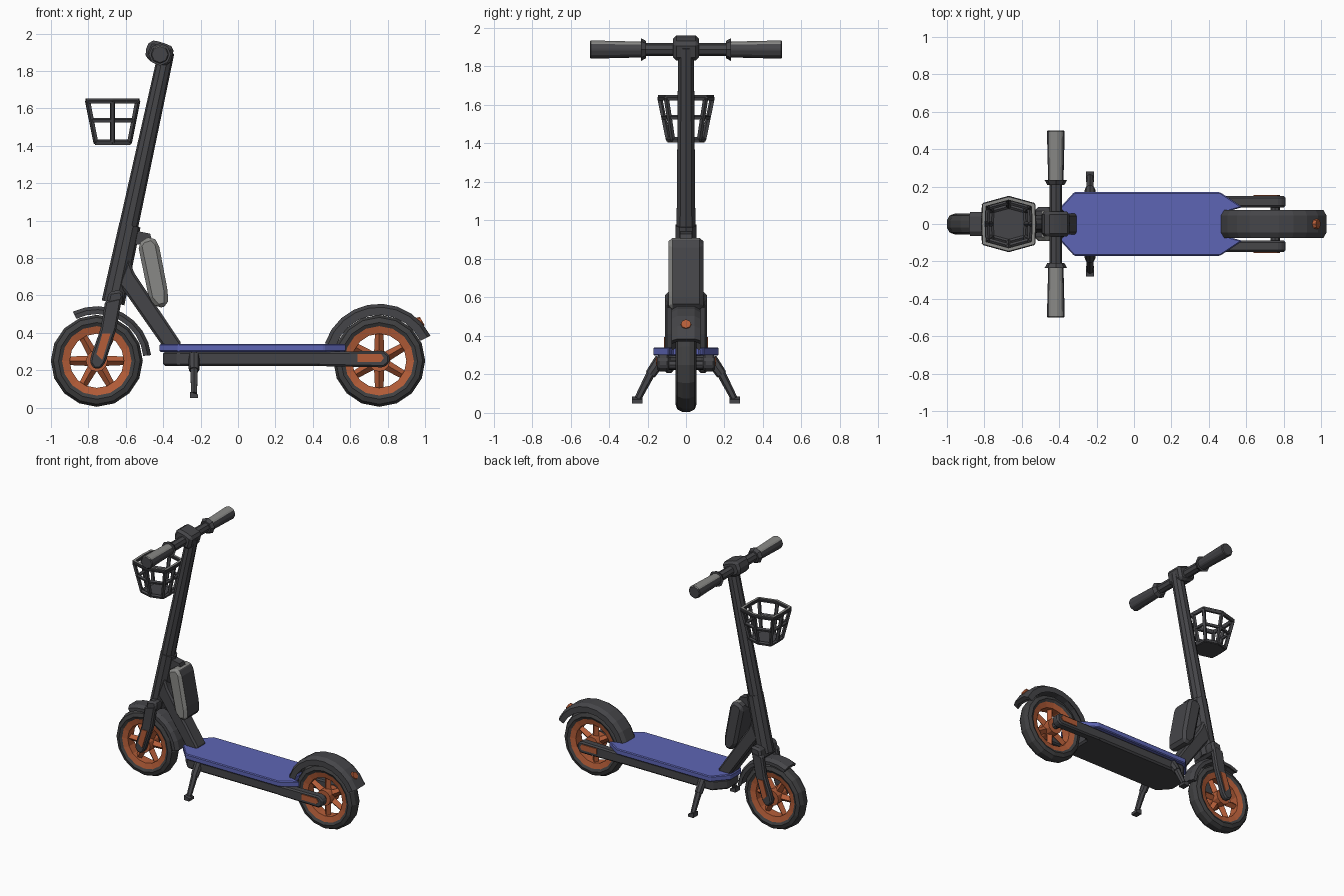
import bpy, bmesh, math
from mathutils import Vector

if "Cube" in bpy.data.objects:
    bpy.data.objects.remove(bpy.data.objects["Cube"])


def material(name, rgb):
    m = bpy.data.materials.new(name)
    m.diffuse_color = (*rgb, 1)
    m.use_nodes = True
    m.node_tree.nodes["Principled BSDF"].inputs["Base Color"].default_value = m.diffuse_color
    return m


DARK = material("charcoal", (0.06, 0.06, 0.066))
TYRE = material("tyre black", (0.05, 0.05, 0.052))
GREY = material("worn grey", (0.25, 0.25, 0.24))
BLUE = material("deck blue", (0.11, 0.13, 0.46))
ORANGE = material("orange", (0.46, 0.11, 0.04))


def finish(name, bm, mat, bevel=0, second=None, rule=None):
    bmesh.ops.recalc_face_normals(bm, faces=bm.faces)
    if bevel:
        bmesh.ops.bevel(bm, geom=bm.edges[:], offset=bevel, segments=1, affect='EDGES')
    bm.normal_update()
    me = bpy.data.meshes.new(name)
    me.materials.append(mat)
    if second:
        me.materials.append(second)
        for f in bm.faces:
            f.material_index = int(rule(f.normal))
    bm.to_mesh(me)
    bm.free()
    ob = bpy.data.objects.new(name, me)
    bpy.context.collection.objects.link(ob)
    return ob


def prism(name, pts, a, b, mat, axis='y', bevel=0, **kw):
    """Extrude an outline: x-z outline along y, or x-y outline along z."""
    bm = bmesh.new()
    put = (lambda p, t: (p[0], t, p[1])) if axis == 'y' else (lambda p, t: (p[0], p[1], t))
    lo = [bm.verts.new(put(p, a)) for p in pts]
    hi = [bm.verts.new(put(p, b)) for p in pts]
    bm.faces.new(lo)
    bm.faces.new(hi[::-1])
    for i in range(len(pts)):
        j = (i + 1) % len(pts)
        bm.faces.new((lo[i], lo[j], hi[j], hi[i]))
    return finish(name, bm, mat, bevel, **kw)


def add_tube(bm, p0, p1, r0, r1, n=10):
    p0, p1 = Vector(p0), Vector(p1)
    d = p1 - p0
    m = d.to_track_quat('Z', 'Y').to_matrix().to_4x4()
    m.translation = (p0 + p1) / 2
    bmesh.ops.create_cone(bm, cap_ends=True, segments=n, radius1=r0, radius2=r1,
                          depth=d.length, matrix=m)


def tube(name, p0, p1, r0, r1, mat, n=10, **kw):
    bm = bmesh.new()
    add_tube(bm, p0, p1, r0, r1, n)
    return finish(name, bm, mat, **kw)


def sweep(name, prof, cx, cz, mat, a0=0, a1=360, n=16):
    """Revolve a closed (radius, y) profile about the y axis."""
    bm = bmesh.new()
    full = a1 - a0 == 360
    rings = []
    for i in range(n if full else n + 1):
        a = math.radians(a0 + (a1 - a0) * i / n)
        rings.append([bm.verts.new((cx + r * math.cos(a), y, cz + r * math.sin(a)))
                      for r, y in prof])
    k = len(prof)
    for i in range(n):
        A, B = rings[i], rings[(i + 1) % len(rings)]
        for j in range(k):
            bm.faces.new((A[j], A[(j + 1) % k], B[(j + 1) % k], B[j]))
    if not full:
        bm.faces.new(rings[0])
        bm.faces.new(rings[-1][::-1])
    return finish(name, bm, mat)


# wheels: tyre, rim, six spokes and hub
WX, WZ = 0.755, 0.25
for label, cx, turn in (("front", -WX, 0), ("rear", WX, 30)):
    sweep(label + "_tyre", [(0.18, -0.042), (0.205, -0.055), (0.232, -0.045), (0.246, -0.018),
                            (0.246, 0.018), (0.232, 0.045), (0.205, 0.055), (0.18, 0.042)],
          cx, WZ, TYRE)
    sweep(label + "_rim", [(0.145, -0.035), (0.19, -0.046), (0.19, 0.046), (0.145, 0.035)],
          cx, WZ, ORANGE)
    bm = bmesh.new()
    for k in range(6):
        a = math.radians(turn + 60 * k)
        c, s = math.cos(a), math.sin(a)
        add_tube(bm, (cx + 0.03 * c, 0, WZ + 0.03 * s), (cx + 0.16 * c, 0, WZ + 0.16 * s),
                 0.028, 0.022, 4)
    finish(label + "_spokes", bm, ORANGE)
    tube(label + "_hub", (cx, -0.055, WZ), (cx, 0.055, WZ), 0.058, 0.058, ORANGE, 12)
    tube(label + "_axle", (cx, -0.1, WZ), (cx, 0.1, WZ), 0.025, 0.025, DARK, 8)


# mudguards
def guard(w, top, low):
    return [(low, -w), (top - 0.018, -w), (top, -w * 0.6), (top, w * 0.6), (top - 0.018, w),
            (low, w), (top - 0.03, w * 0.6), (top - 0.03, -w * 0.6)]


sweep("rear_mudguard", guard(0.075, 0.305, 0.245), WX, WZ, DARK, 26, 162, 9)
sweep("front_mudguard", guard(0.065, 0.292, 0.25), -WX, WZ, DARK, 6, 116, 8)
tube("tail_light", (0.945, 0, 0.44), (0.985, 0, 0.463), 0.036, 0.026, ORANGE, 8)

# deck with blue mat on top, battery tray below
half = [(-0.42, 0.06), (-0.32, 0.17), (0.46, 0.17), (0.58, 0.09), (0.51, 0.07)]
prism("deck_mat", half + [(x, -y) for x, y in half[::-1]], 0.298, 0.34, BLUE, 'z', 0.006)
half = [(-0.40, 0.06), (-0.32, 0.15), (0.50, 0.15), (0.53, 0.10), (0.49, 0.07)]
prism("deck_tray", half + [(x, -y) for x, y in half[::-1]], 0.222, 0.30, DARK, 'z', 0.012)

# mirrored side parts: rear arms, fork legs, kickstands, grips
arm = [(0.42, 0.222), (0.78, 0.215), (0.81, 0.24), (0.81, 0.28), (0.78, 0.303), (0.42, 0.298)]
leg = [(-0.71, 0.57), (-0.62, 0.59), (-0.65, 0.42), (-0.71, 0.24), (-0.735, 0.208),
       (-0.77, 0.208), (-0.792, 0.24), (-0.785, 0.28), (-0.735, 0.42)]
for side, s in (("near", -1), ("far", 1)):
    prism(side + "_rear_arm", arm, s * 0.088, s * 0.15, DARK, bevel=0.01)
    prism(side + "_arm_plate", [(0.64, 0.245), (0.765, 0.245), (0.78, 0.265), (0.765, 0.287),
                                (0.64, 0.287)], s * 0.148, s * 0.156, ORANGE)
    prism(side + "_fork_leg", leg, s * 0.066, s * 0.11, DARK, bevel=0.01)
    prism(side + "_fork_plate", [(-0.757, 0.285), (-0.725, 0.255), (-0.682, 0.395),
                                 (-0.725, 0.395)], s * 0.108, s * 0.115, ORANGE)
    kx = -0.235
    tube(side + "_stand_mount", (kx, s * 0.13, 0.28), (kx, s * 0.185, 0.20), 0.032, 0.028, DARK, 8)
    tube(side + "_stand_leg", (kx, s * 0.17, 0.23), (kx, s * 0.25, 0.075), 0.024, 0.018, DARK, 6)
    prism(side + "_stand_foot", [(kx - 0.022, 0.05), (kx + 0.022, 0.05), (kx + 0.022, 0.07),
                                 (kx - 0.022, 0.085)], s * 0.225, s * 0.28, DARK)
    tube(side + "_grip", (-0.418, s * 0.22, 1.888), (-0.418, s * 0.5, 1.888), 0.043, 0.05, DARK,
         8, bevel=0.006, second=GREY, rule=lambda n: n.z > 0.6)
    tube(side + "_grip_collar", (-0.418, s * 0.208, 1.888), (-0.418, s * 0.235, 1.888),
         0.045, 0.06, DARK, 8)

# steering column, lower sleeve, fork crown and down tube
tube("steering_column", (-0.6, 0, 0.9), (-0.383, 0, 1.9), 0.052, 0.043, DARK, 10)
tube("column_sleeve", (-0.668, 0, 0.56), (-0.578, 0, 0.975), 0.062, 0.058, DARK, 10)
prism("fork_crown", [(-0.71, 0.535), (-0.63, 0.535), (-0.61, 0.59), (-0.62, 0.63), (-0.69, 0.62)],
      -0.108, 0.108, DARK, bevel=0.015)
prism("down_tube", [(-0.64, 0.66), (-0.585, 0.80), (-0.555, 0.72), (-0.30, 0.34), (-0.33, 0.29),
                    (-0.39, 0.31), (-0.60, 0.61)], -0.055, 0.055, DARK, bevel=0.012)

# handlebar and head
tube("handlebar", (-0.418, -0.23, 1.888), (-0.418, 0.23, 1.888), 0.034, 0.034, DARK, 8)
prism("handlebar_head", [(-0.5, 1.90), (-0.47, 1.965), (-0.41, 1.955), (-0.34, 1.925),
                         (-0.365, 1.83), (-0.43, 1.835), (-0.485, 1.86)],
      -0.068, 0.068, DARK, bevel=0.018)

# battery pack, pale on its near side, and its bracket
prism("battery_pack", [(-0.535, 0.87), (-0.51, 0.90), (-0.46, 0.915), (-0.425, 0.88),
                       (-0.375, 0.62), (-0.375, 0.545), (-0.43, 0.53), (-0.475, 0.58)],
      -0.09, 0.09, DARK, bevel=0.02, second=GREY, rule=lambda n: n.y < -0.3 or n.z > 0.85)
prism("battery_bracket", [(-0.57, 0.95), (-0.47, 0.93), (-0.455, 0.88), (-0.56, 0.87)],
      -0.03, 0.03, DARK)

# open basket: rings and uprights from bars, plus a floor
BX = -0.67
plan = [(0.14, 0), (0.135, 0.105), (0, 0.142), (-0.135, 0.105), (-0.14, 0),
        (-0.135, -0.105), (0, -0.142), (0.135, -0.105)]
levels = [(1.635, 0.97), (1.535, 0.82), (1.42, 0.66)]


def ring(z, k):
    return [Vector((BX + x * k, y * k, z)) for x, y in plan]


bm = bmesh.new()
for z, k in levels:
    pts = ring(z, k)
    for i in range(8):
        add_tube(bm, pts[i], pts[(i + 1) % 8], 0.013, 0.013, 5)
for p, q in zip(ring(*levels[0]), ring(*levels[2])):
    add_tube(bm, p, q, 0.014, 0.014, 5)
finish("basket_frame", bm, DARK)
rim = [(v.x, v.y) for v in ring(0, 1.03)]
hole = [(v.x, v.y) for v in ring(0, 0.9)]
for i in range(8):
    j = (i + 1) % 8
    prism("basket_rim_%d" % i, [rim[i], rim[j], hole[j], hole[i]], 1.628, 1.652, DARK, 'z',
          second=GREY, rule=lambda n: n.z > 0.6)
prism("basket_floor", [(v.x, v.y) for v in ring(0, 0.68)], 1.405, 1.425, DARK, 'z')
